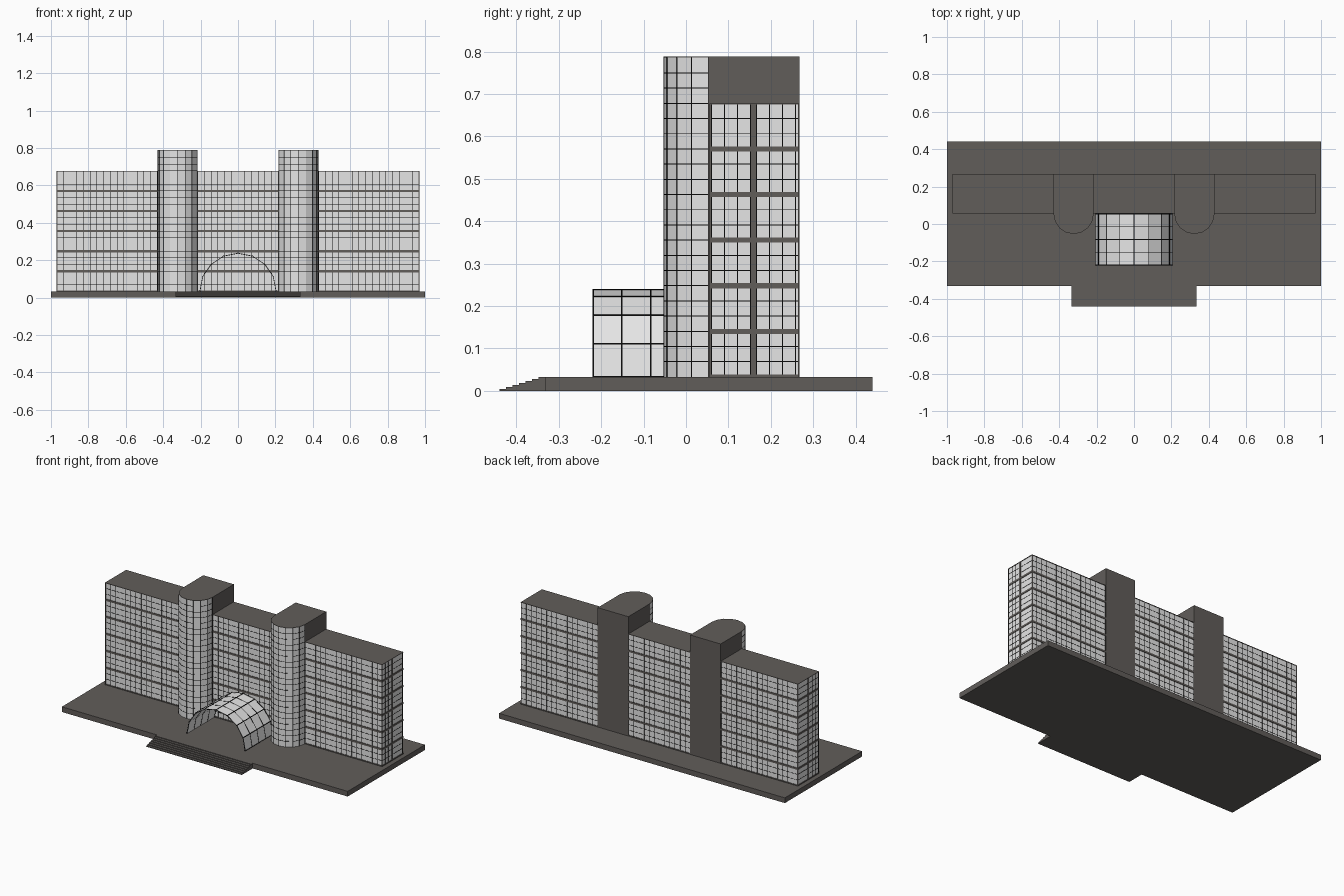
import bpy, bmesh, math
from mathutils import Vector

if "Cube" in bpy.data.objects:
    bpy.data.objects.remove(bpy.data.objects["Cube"])


def material(name, rgb):
    m = bpy.data.materials.new(name)
    m.diffuse_color = (*rgb, 1)
    m.use_nodes = True
    m.node_tree.nodes["Principled BSDF"].inputs["Base Color"].default_value = m.diffuse_color
    return m


DARK = material("dark concrete", (0.12, 0.11, 0.102))
GLASS = material("pale glass", (0.79, 0.79, 0.79))
FRAME = material("black frame", (0.003, 0.003, 0.003))


def add_box(bm, x0, x1, y0, y1, z0, z1):
    vs = bmesh.ops.create_cube(bm, size=1)["verts"]
    for v in vs:
        v.co = Vector((x1 if v.co.x > 0 else x0,
                       y1 if v.co.y > 0 else y0,
                       z1 if v.co.z > 0 else z0))


def add_prism(bm, points, offset):
    """Extrude a closed outline of 3D points by offset."""
    off = Vector(offset)
    a = [bm.verts.new(p) for p in points]
    b = [bm.verts.new(Vector(p) + off) for p in points]
    bm.faces.new(a)
    bm.faces.new(b[::-1])
    n = len(a)
    for i in range(n):
        bm.faces.new((a[i], b[i], b[(i + 1) % n], a[(i + 1) % n]))


def finish(bm, name, mat):
    bmesh.ops.recalc_face_normals(bm, faces=bm.faces)
    me = bpy.data.meshes.new(name)
    bm.to_mesh(me)
    bm.free()
    me.materials.append(mat)
    ob = bpy.data.objects.new(name, me)
    bpy.context.collection.objects.link(ob)
    return ob


def boxes(name, mat, items):
    bm = bmesh.new()
    for it in items:
        add_box(bm, *it)
    return finish(bm, name, mat)


G = 0.033              # top of the plinth
FLOOR = 0.1075         # storey height
CELL = FLOOR / 3       # glazing pitch
T = 0.0011             # half width of a glazing bar
X, Y0, Y1, ROOF = 0.97, 0.055, 0.267, G + 6 * FLOOR

# Plinth and entrance steps
PF, SF, N = -0.332, -0.44, 7
boxes("plinth", DARK, [(-1, 1, PF, 0.44, 0, G)])
profile = [(-0.335, PF, 0), (-0.335, SF, 0)]
for i in range(N):
    for j in (i, i + 1):
        profile.append((-0.335, SF + (PF - SF) * j / N, G * (i + 1) / N))
bm = bmesh.new()
add_prism(bm, profile, (0.67, 0, 0))
finish(bm, "entrance_steps", DARK)

# Main block: glass core, floor bands with roof slab, end wall piers
boxes("block_glass", GLASS, [(-X + .003, X - .003, Y0 + .003, Y1 - .003, G, ROOF - .002)])
bands = [(-X, X, Y0, Y1, max(G, G + k * FLOOR - .006), G + k * FLOOR + .006)
         for k in range(6)]
bands.append((-X, X, Y0, Y1, ROOF - .003, ROOF))
boxes("floor_bands", DARK, bands)
piers = []
for y, w in ((Y0 + .002, .0015), (0.159, .006), (Y1 - .002, .0015)):
    for x in (-X + .003, X - .003):
        piers.append((x - .0025, x + .0025, y - w, y + w, G, ROOF - .001))
boxes("end_wall_piers", DARK, piers)

# Glazing bars run right through the block
FY0, FY1 = Y0 + .002, Y1 - .002
bars = [(-X + i * X / 27 - T, -X + i * X / 27 + T, FY0, FY1, G, ROOF - .001)
        for i in range(1, 54)]
for y0 in (0.0605, 0.1665):
    for i in range(4):
        y = y0 + i * 0.0305
        bars.append((-X + .002, X - .002, y - T, y + T, G, ROOF - .001))
for k in range(6):
    for j in (1, 2):
        z = G + k * FLOOR + j * CELL
        bars.append((-X + .002, X - .002, FY0, FY1, z - T, z + T))
boxes("block_glazing_bars", FRAME, bars)

# Stair towers: dark rear shaft, faceted glass half-round front
R, TOP, SEG, TY = 0.107, 0.788, 8, 0.0535


def half_round(cx, r, z):
    return [(cx - r * math.cos(math.pi * i / SEG), TY - r * math.sin(math.pi * i / SEG), z)
            for i in range(SEG + 1)]


for side, cx in (("left", -0.323), ("right", 0.323)):
    boxes(side + "_tower_shaft", DARK, [(cx - R, cx + R, TY, Y1 + .001, G, TOP)])
    bm = bmesh.new()
    add_prism(bm, half_round(cx, R - .001, G), (0, 0, TOP - G - .002))
    finish(bm, side + "_tower_glass", GLASS)
    bm = bmesh.new()
    add_prism(bm, half_round(cx, R, TOP - .0025), (0, 0, .0025))
    finish(bm, side + "_tower_roof", DARK)
    bm = bmesh.new()
    for j in range(1, 21):
        add_prism(bm, half_round(cx, R, G + j * CELL - T), (0, 0, 2 * T))
    for x, y, z in half_round(cx, R - T, G):
        add_box(bm, x - T, x + T, y - T, y + T, G, TOP - .001)
    finish(bm, side + "_tower_glazing_bars", FRAME)

# Entrance canopy: thin open glass vault with ribs
RA, YA, YB = 0.205, -0.221, 0.055


def arch(r0, r1, y):
    def ring(r):
        return [(r * math.cos(math.pi * i / SEG), y, G + r * math.sin(math.pi * i / SEG))
                for i in range(SEG + 1)]
    return ring(r1) + ring(r0)[::-1]


bm = bmesh.new()
add_prism(bm, arch(RA - .002, RA, YA), (0, YB - YA, 0))
finish(bm, "canopy_glass", GLASS)
bm = bmesh.new()
W = 0.0018
for k in range(5):
    y = YA + W + k * (YB - YA - 2 * W) / 4
    add_prism(bm, arch(RA - .003, RA + .001, y - W), (0, 2 * W, 0))
for i in range(SEG + 1):
    a = math.pi * i / SEG
    x, z = RA * math.cos(a), G + RA * math.sin(a)
    add_box(bm, x - W, x + W, YA, YB, max(G, z - W), z + W)
finish(bm, "canopy_ribs", FRAME)
